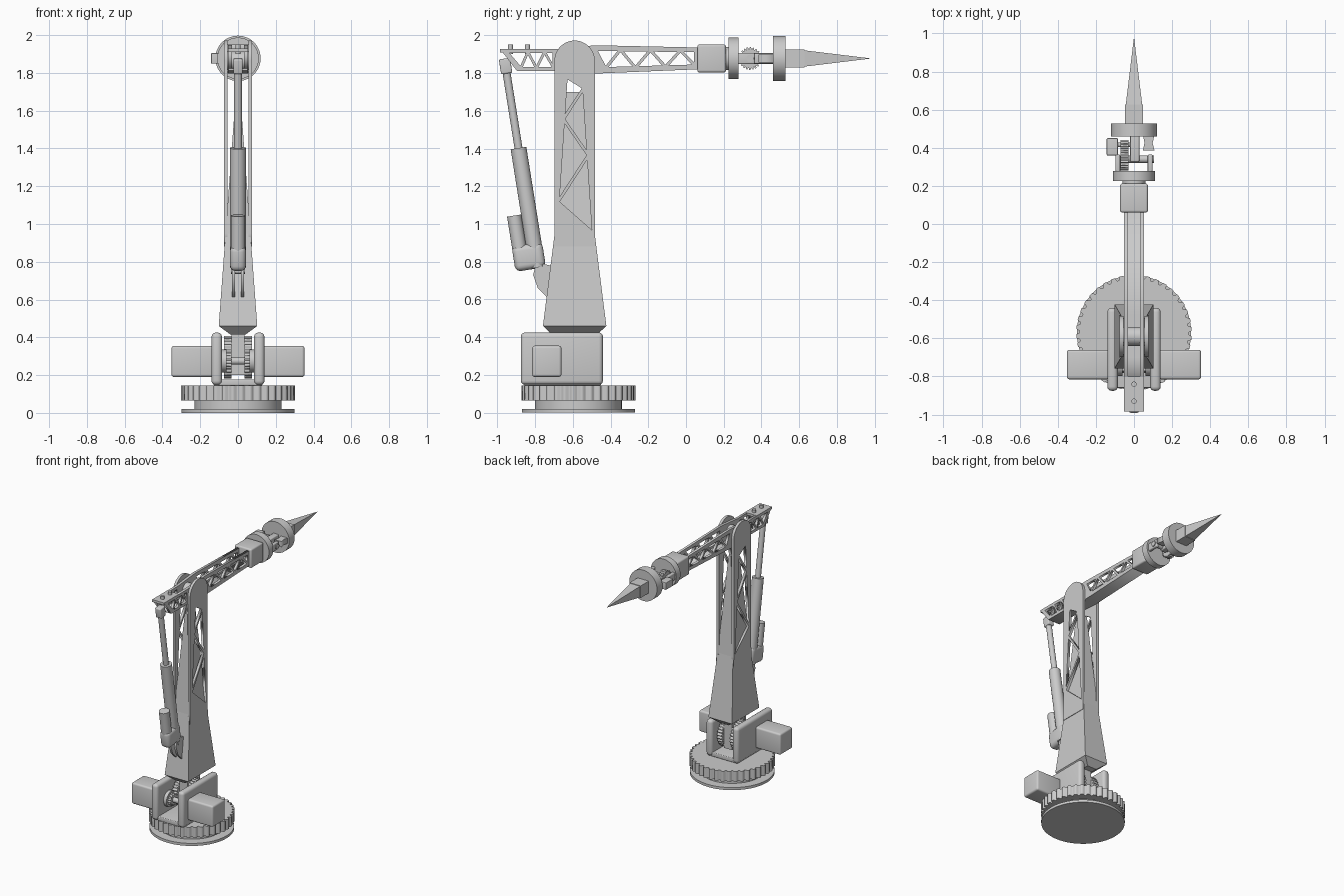
import bpy, bmesh, math
from mathutils import Vector, Matrix

if "Cube" in bpy.data.objects:
    bpy.data.objects.remove(bpy.data.objects["Cube"])

YZX = Matrix(((0, 0, 1, 0), (1, 0, 0, 0), (0, 1, 0, 0), (0, 0, 0, 1)))  # profile plane -> yz, depth -> x


def link(name, mesh, smooth=False):
    ob = bpy.data.objects.new(name, mesh)
    bpy.context.collection.objects.link(ob)
    if smooth:
        bpy.ops.object.select_all(action='DESELECT')
        ob.select_set(True)
        bpy.context.view_layer.objects.active = ob
        bpy.ops.object.shade_smooth_by_angle(angle=math.radians(35))
    return ob


def from_bm(name, bm, smooth=False):
    bmesh.ops.recalc_face_normals(bm, faces=bm.faces)
    me = bpy.data.meshes.new(name)
    bm.to_mesh(me)
    bm.free()
    return link(name, me, smooth)


def box(name, lo, hi, bevel=0, tilt=0, origin=(0, 0, 0)):
    bm = bmesh.new()
    lo, hi = Vector(lo), Vector(hi)
    bmesh.ops.create_cube(bm, size=1, matrix=Matrix.Translation((lo + hi) / 2) @ Matrix.Diagonal((*(hi - lo), 1)))
    if bevel:
        bmesh.ops.bevel(bm, geom=bm.edges[:], offset=bevel, segments=4, profile=0.5, affect='EDGES')
    bm.transform(Matrix.Translation(origin) @ Matrix.Rotation(tilt, 4, 'X'))
    return from_bm(name, bm, bool(bevel))


def rod(name, a, b, r, r2=None, seg=32, spin=0):
    a, b = Vector(a), Vector(b)
    bm = bmesh.new()
    m = Matrix.Translation((a + b) / 2) @ (b - a).to_track_quat('Z', 'Y').to_matrix().to_4x4()
    bmesh.ops.create_cone(bm, cap_ends=True, segments=seg, radius1=r, radius2=r if r2 is None else r2,
                          depth=(b - a).length, matrix=m @ Matrix.Rotation(spin, 4, 'Z'))
    return from_bm(name, bm, seg > 8)


def plate(name, loops, d0, d1, matrix=YZX):
    """Flat outline with holes, thickened between depths d0 and d1."""
    cu = bpy.data.curves.new(name, 'CURVE')
    cu.dimensions, cu.fill_mode, cu.extrude = '2D', 'BOTH', (d1 - d0) / 2
    for loop in loops:
        s = cu.splines.new('POLY')
        s.points.add(len(loop) - 1)
        for p, q in zip(s.points, loop):
            p.co = (q[0], q[1], 0, 1)
        s.use_cyclic_u = True
    tmp = bpy.data.objects.new(name + "_tmp", cu)
    bpy.context.collection.objects.link(tmp)
    me = bpy.data.meshes.new_from_object(tmp.evaluated_get(bpy.context.evaluated_depsgraph_get()))
    bpy.data.objects.remove(tmp)
    bpy.data.curves.remove(cu)
    me.transform(matrix @ Matrix.Translation((0, 0, (d0 + d1) / 2)))
    return link(name, me)


def gear_loop(c, r, depth, n):
    pts = []
    for i in range(n):
        for f, rr in ((0, r - depth), (.2, r), (.6, r), (.8, r - depth)):
            a = 2 * math.pi * (i + f) / n
            pts.append((c[0] + rr * math.cos(a), c[1] + rr * math.sin(a)))
    return pts


def truss(a0, a1, b0, b1, ts, w):
    """Triangular holes between chords a and b; strips of width w remain."""
    A, B = (Vector(a0), Vector(a1)), (Vector(b0), Vector(b1))
    nodes = [(A if i % 2 else B)[0].lerp((A if i % 2 else B)[1], t) for i, t in enumerate(ts)]
    holes = []
    for p, q, r in zip(nodes, nodes[1:], nodes[2:]):
        la, lb, lc = (q - r).length, (r - p).length, (p - q).length
        inc = (p * la + q * lb + r * lc) / (la + lb + lc)
        area = abs((q - p).cross(r - p)) / 2
        k = 1 - (w / 2) / (2 * area / (la + lb + lc))
        if k > 0.1:
            holes.append([inc + (v - inc) * k for v in (p, q, r)])
    return holes


def loft(name, secs):
    """Stacked rectangles: (z, y centre, half x, half y)."""
    bm = bmesh.new()
    rings = [[bm.verts.new((sx * hx, yc + sy * hy, z)) for sx, sy in ((-1, -1), (1, -1), (1, 1), (-1, 1))]
             for z, yc, hx, hy in secs]
    for lo, hi in zip(rings, rings[1:]):
        for i in range(4):
            bm.faces.new((lo[i], lo[(i + 1) % 4], hi[(i + 1) % 4], hi[i]))
    bm.faces.new(rings[0])
    bm.faces.new(rings[-1])
    return from_bm(name, bm)


# turntable base
BY = -0.57
rod("base_disc", (0, BY, 0), (0, BY, .02), .30, seg=64)
rod("base_neck", (0, BY, .02), (0, BY, .07), .23, seg=64)
plate("turntable_gear", [gear_loop((0, BY), .303, .018, 40)], .065, .145, Matrix.Identity(4))

# shoulder yoke with two motors
box("yoke_floor", (-.13, -.86, .145), (.13, -.45, .178), .006)
for s, side in ((-1, "left"), (1, "right")):
    xs = sorted((s * .085, s * .14))
    box(f"yoke_wall_{side}", (xs[0], -.875, .148), (xs[1], -.44, .425), .022)
    xs = sorted((s * .13, s * .352))
    box(f"shoulder_motor_{side}", (xs[0], -.815, .19), (xs[1], -.66, .355), .014)
    xs = sorted((s * .035, s * .075))
    plate(f"shoulder_gear_{side}", [gear_loop((-.60, .295), .112, .014, 28)], *xs)
    plate(f"shoulder_pinion_{side}", [gear_loop((-.737, .275), .045, .01, 14)], *xs)
    rod(f"pinion_hub_{side}", (s * .06, -.737, .275), (s * .09, -.737, .275), .06)
rod("shoulder_axle", (-.1, -.60, .295), (.1, -.60, .295), .035)
rod("pinion_axle", (-.1, -.737, .275), (.1, -.737, .275), .02)
box("shoulder_tongue", (-.035, -.67, .2), (.035, -.52, .43))

# lower arm: tapered body continuing as a wedge between two truss cheeks
AY = -.59
loft("lower_arm_body", [(.415, AY, .04, .12), (.46, AY, .102, .168), (.95, AY, .066, .106), (1.7, AY, .011, .05)])
arc = [(AY + .107 * math.cos(a), 1.865 + .107 * math.sin(a)) for a in (math.pi * i / 24 for i in range(25))]
outline = arc + [(AY - .107, .95), (AY - .112, .88), (AY + .112, .88), (AY + .107, .95)]
windows = truss((-.69, .95), (-.635, 1.78), (-.49, .95), (-.545, 1.78), (0, .2, .5, .73, .93, 1), .016)
for s, side in ((-1, "left"), (1, "right")):
    plate(f"lower_arm_cheek_{side}", [outline] + windows, *sorted((s * .055, s * .075)))
rod("elbow_pin", (-.073, AY, 1.865), (.073, AY, 1.865), .05)

# upper arm: channel with truss sides
side_line = [(-.985, 1.927), (-.69, 1.927), (-.48, 1.947), (.07, 1.935), (.07, 1.82), (-.48, 1.797),
             (-.70, 1.81), (-.895, 1.81)]
holes = truss((-.48, 1.822), (.05, 1.837), (-.48, 1.925), (.05, 1.918), (0, .1, .25, .4, .55, .7, .85, 1, 1), .016)
holes += truss((-.885, 1.825), (-.70, 1.825), (-.95, 1.912), (-.70, 1.912), (0, .05, .45, .5, .8, 1, 1), .014)
for s, side in ((-1, "left"), (1, "right")):
    plate(f"upper_arm_side_{side}", [side_line] + holes, *sorted((s * .032, s * .052)))
plate("upper_arm_floor", [[(-.895, 1.81), (-.70, 1.81), (-.48, 1.797), (.07, 1.82), (.07, 1.832),
                           (-.48, 1.81), (-.70, 1.822), (-.905, 1.822)]], -.05, .05)
box("rear_top_plate", (-.052, -.985, 1.91), (.052, -.80, 1.928))
for i, y in enumerate((-.93, -.84)):
    rod(f"rear_bolt_{i}", (0, y, 1.90), (0, y, 1.95), .014, seg=16)

# linear actuator behind the arm
D = Vector((0, -.157, .988))
foot = Vector((0, -.787, .77))
tilt = .157
rod("actuator_tube", foot, foot + D * .64, .042)
rod("actuator_rod", foot + D * .6, foot + D * 1.08, .021)
box("actuator_rod_end", (-.025, -.03, 1.04), (.025, .03, 1.12), .008, tilt, foot)
box("actuator_gearbox", (-.042, -.118, -.005), (.042, .045, .13), .03, tilt, foot)
rod("actuator_motor", foot + Vector((0, -.078, -.012)) + D * .10, foot + Vector((0, -.078, -.012)) + D * .29, .038)
for s, side in ((-1, "left"), (1, "right")):
    plate(f"actuator_lug_{side}", [[(-.81, .73), (-.80, .77), (-.76, .79), (-.68, .77), (-.68, .59), (-.735, .61),
                                   (-.785, .66)]], *sorted((s * .015, s * .032)))
rod("actuator_lug_pin", (-.036, -.775, .75), (.036, -.775, .75), .014, seg=16)

# wrist
Z = 1.877
box("wrist_motor_housing", (-.073, .06, Z - .074), (.073, .212, Z + .074), .012)
rod("wrist_neck", (0, .2, Z), (0, .235, Z), .06)
rod("wrist_disc", (0, .225, Z), (0, .277, Z), .11, seg=48)
for s, side in ((-1, "left"), (1, "right")):
    box(f"wrist_ear_{side}", (s * .085 - .013, .27, Z - .03), (s * .085 + .013, .365, Z + .03), .008)
rod("wrist_axle", (-.095, .34, Z), (.105, .34, Z), .02)
plate("wrist_gear", [gear_loop((.34, Z), .06, .01, 22)], -.07, -.03)
plate("wrist_pinion", [gear_loop((.415, Z), .026, .007, 12)], -.07, -.03)
box("wrist_link", (-.02, .325, Z - .028), (.028, .47, Z + .028), .008)
box("pitch_motor", (-.143, .36, Z - .028), (-.085, .45, Z + .028), .004)
rod("pitch_motor_shaft", (-.09, .415, Z), (-.02, .415, Z), .012, seg=16)
plate("tool_lug", [[(.047, .47), (.108, .47), (.098, .425), (.108, .385), (.047, .385), (.055, .425)]],
      Z - .022, Z + .022, Matrix.Identity(4))

# tool flange and spike
rod("tool_disc", (0, .46, Z), (0, .528, Z), .12, seg=48)
box("tool_socket", (-.048, .52, Z - .047), (.048, .627, Z + .047))
rod("tool_spike", (0, .62, Z), (0, .982, Z), .062, 0, 4, math.pi / 4)
